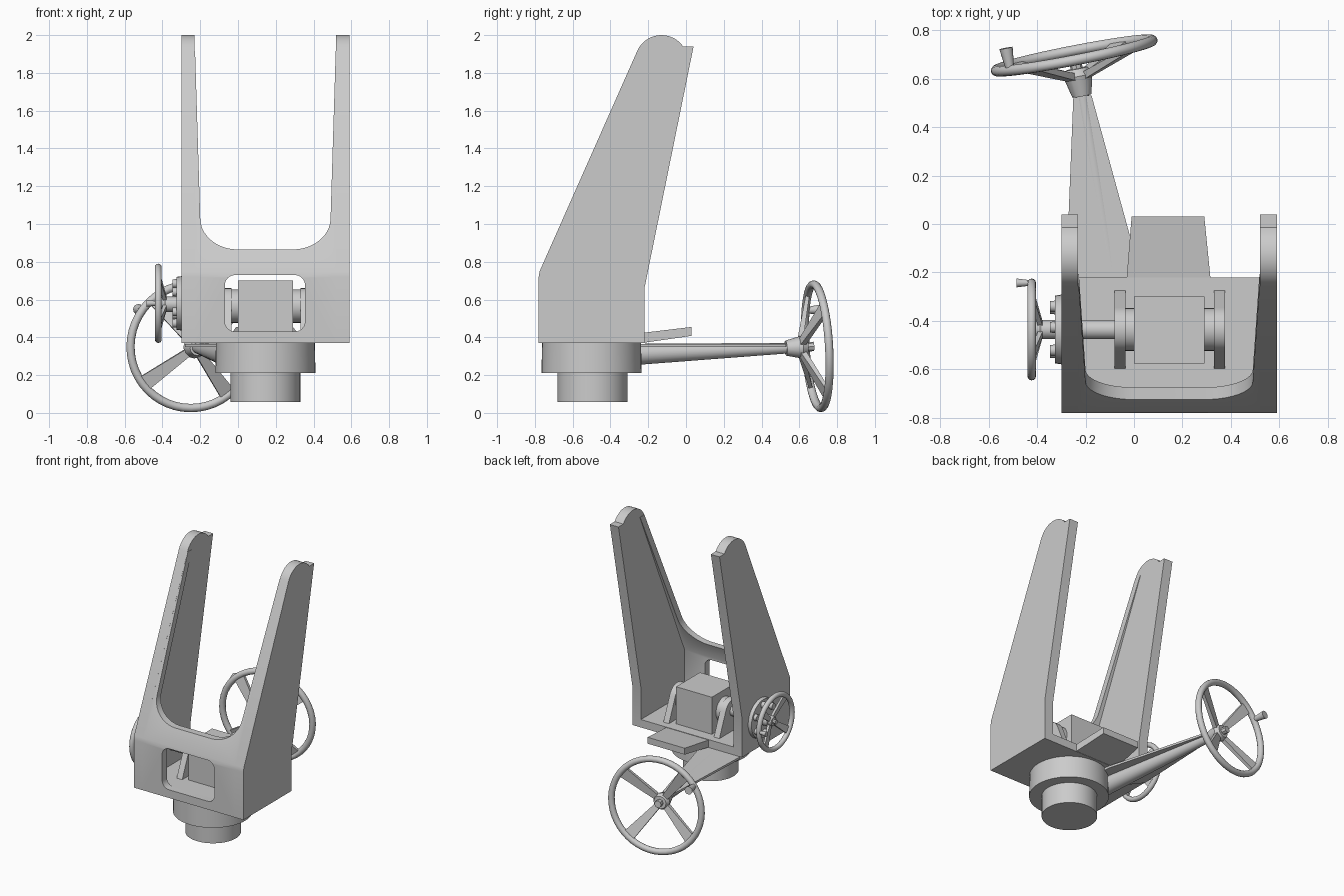
import bpy, bmesh
from math import sin, cos, pi, radians
from mathutils import Vector, Matrix

if "Cube" in bpy.data.objects:
    bpy.data.objects.remove(bpy.data.objects["Cube"])


def loft(name, rings, mat=Matrix()):
    """Closed solid through equal-length rings of 3D points."""
    bm = bmesh.new()
    vs = [[bm.verts.new(mat @ Vector(p)) for p in r] for r in rings]
    n = len(vs[0])
    for a, b in zip(vs, vs[1:]):
        for i in range(n):
            bm.faces.new((a[i], a[(i + 1) % n], b[(i + 1) % n], b[i]))
    bm.faces.new(vs[0][::-1])
    bm.faces.new(vs[-1])
    bmesh.ops.recalc_face_normals(bm, faces=bm.faces)
    me = bpy.data.meshes.new(name)
    bm.to_mesh(me)
    bm.free()
    ob = bpy.data.objects.new(name, me)
    bpy.context.collection.objects.link(ob)
    return ob


def prism_x(name, yz, x0, x1):
    return loft(name, [[(x, y, z) for y, z in yz] for x in (x0, x1)])


def prism_y(name, xz, y0, y1):
    return loft(name, [[(x, y, z) for x, z in xz] for y in (y0, y1)])


def prism_z(name, xy, z0, z1):
    return loft(name, [[(x, y, z) for x, y in xy] for z in (z0, z1)])


def frame(origin, axis):
    return Matrix.Translation(origin) @ Vector(axis).to_track_quat('Z', 'Y').to_matrix().to_4x4()


def circle(r, z, n, c=(0, 0)):
    return [(c[0] + r * cos(2 * pi * i / n), c[1] + r * sin(2 * pi * i / n), z) for i in range(n)]


def rod(name, p0, p1, r0, r1, n=32):
    d = Vector(p1) - Vector(p0)
    return loft(name, [circle(r0, 0, n), circle(r1, d.length, n)], frame(p0, d))


def arc(cx, cy, rx, ry, a0, a1, n=10):
    return [(cx + rx * cos(radians(a0 + (a1 - a0) * i / n)),
             cy + ry * sin(radians(a0 + (a1 - a0) * i / n))) for i in range(n + 1)]


def cut(ob, cutter):
    m = ob.modifiers.new("cut", 'BOOLEAN')
    m.operation, m.solver, m.object = 'DIFFERENCE', 'EXACT', cutter
    bpy.context.view_layer.objects.active = ob
    bpy.ops.object.modifier_apply(modifier=m.name)
    bpy.data.objects.remove(cutter)


# Fork arms
arm = [(-0.78, 0.37), (-0.78, 0.72), (-0.775, 0.75)] + arc(-0.13, 1.86, 0.14, 0.14, 156, 35, 14) \
    + [(0.04, 1.94), (-0.22, 0.66), (-0.22, 0.37)]
prism_x("left_arm", arm, -0.30, -0.23)
prism_x("right_arm", arm, 0.52, 0.59)

# Front plate with U-shaped cutout and rounded window
plate = [(-0.78, 0.37), (-0.78, 0.72), (-0.775, 0.75), (-0.257, 1.917),
         (-0.207, 1.917), (-0.725, 0.75), (-0.725, 0.37)]
front = prism_x("front_plate", plate, -0.23, 0.52)
u_cut = [(-0.233, 2.1)] + arc(0.0, 1.03, 0.2, 0.165, 180, 270) \
    + arc(0.29, 1.03, 0.2, 0.165, 270, 360) + [(0.523, 2.1)]
cut(front, prism_y("u_cutter", u_cut, -1, 0.2))
r = 0.055
window = arc(-0.07 + r, 0.43 + r, r, r, 180, 270, 6) + arc(0.355 - r, 0.43 + r, r, r, 270, 360, 6) \
    + arc(0.355 - r, 0.73 - r, r, r, 0, 90, 6) + arc(-0.07 + r, 0.73 - r, r, r, 90, 180, 6)
cut(front, prism_y("window_cutter", window, -1, -0.6))

# Floor and rear step
prism_z("floor", [(-0.23, -0.725), (0.52, -0.725), (0.52, -0.22), (-0.23, -0.22)], 0.37, 0.428)
loft("rear_step", [[(-0.03, -0.22, 0.372), (0.315, -0.22, 0.372), (0.315, -0.22, 0.425), (-0.03, -0.22, 0.425)],
                   [(-0.01, 0.03, 0.408), (0.29, 0.03, 0.408), (0.29, 0.03, 0.455), (-0.01, 0.03, 0.455)]])

# Pedestal
loft("pivot_collar", [circle(0.265, 0.21, 48, (0.145, -0.5)), circle(0.262, 0.372, 48, (0.145, -0.5))])
loft("pivot_post", [circle(0.185, z, 48, (0.145, -0.495)) for z in (0.057, 0.22)])

# Gear housing, drum and brackets
prism_z("gear_housing", [(0.0, -0.575), (0.29, -0.575), (0.29, -0.3), (0.0, -0.3)], 0.42, 0.70)
ay, az = -0.435, 0.565
rod("drum", (-0.07, ay, az), (0.37, ay, az), 0.088, 0.088)
bracket = [(-0.6, 0.42)] + arc(ay, az, 0.095, 0.095, 160, 20, 14) + [(-0.27, 0.42)]
for side, x in (("left", -0.08), ("right", 0.33)):
    prism_x(side + "_bracket", bracket, x, x + 0.045)
rod("drive_shaft", (-0.38, ay, 0.575), (-0.05, ay, 0.575), 0.04, 0.04)

# Side bearing cover with bolts
rod("bearing_cover", (-0.29, ay, 0.58), (-0.325, ay, 0.58), 0.145, 0.14)
for i in range(6):
    a = radians(25 + 60 * i)
    y, z = ay + 0.105 * cos(a), 0.58 + 0.105 * sin(a)
    rod("cover_bolt", (-0.32, y, z), (-0.347, y, z), 0.024, 0.022, 12)


# Handwheels
def handwheel(name, center, axis, R, tube, s, back, face, knob):
    m = frame(center, axis)
    n = 48
    bpy.ops.mesh.primitive_torus_add(major_radius=R, minor_radius=tube, major_segments=n, minor_segments=12)
    rim = bpy.context.object
    rim.name = name + "_rim"
    rim.matrix_world = m
    loft(name + "_hub", [circle(0.04 * s, -back, 12), circle(0.06 * s, -face - 0.03 * s, 12),
                         circle(0.045 * s, -face, 12)], m)
    loft(name + "_nut", [circle(0.025 * s, z, 8) for z in (-face - 0.01, -face + 0.035 * s)], m)
    # Spokes widen from hub to rim
    for i in range(4):
        rot = m @ Matrix.Rotation(radians(52 + 90 * i), 4, 'Z')
        rings = []
        for x, z, w, t in ((0.03 * s, -face - 0.035 * s, 0.02 * s, 0.016 * s), (R, 0, 0.042 * s, 0.01 * s)):
            rings.append([(x, -w, z - t), (x, w, z - t), (x, w, z + t), (x, -w, z + t)])
        loft(name + "_spoke", rings, rot)
    k0, k1 = 0.015 * s, 0.095 * s
    loft(name + "_knob", [circle(0.018 * s, k0, 16, knob), circle(0.028 * s, k1, 16, knob)], m)


handwheel("rear_wheel", (-0.247, 0.695, 0.353), (-0.19, 0.98, 0.06), 0.328, 0.022, 1, 0.17, 0.055, (0.27, 0.19))
handwheel("side_wheel", (-0.422, ay, 0.58), (-1, 0, 0), 0.192, 0.018, 0.65, 0.065, 0.015, (-0.192, 0.0))

# Steering column: tapered beam under a flat web
rod("column_beam", (-0.06, -0.38, 0.305), (-0.215, 0.54, 0.343), 0.06, 0.028)
prism_z("column_web", [(-0.25, 0.53), (-0.175, 0.53), (0.03, -0.22), (0.05, -0.4),
                       (-0.1, -0.45), (-0.28, -0.22)][::-1], 0.35, 0.366)

# Smooth curved surfaces, keep crisp edges
bpy.ops.object.select_all(action='SELECT')
bpy.ops.object.shade_smooth_by_angle(angle=radians(32))
